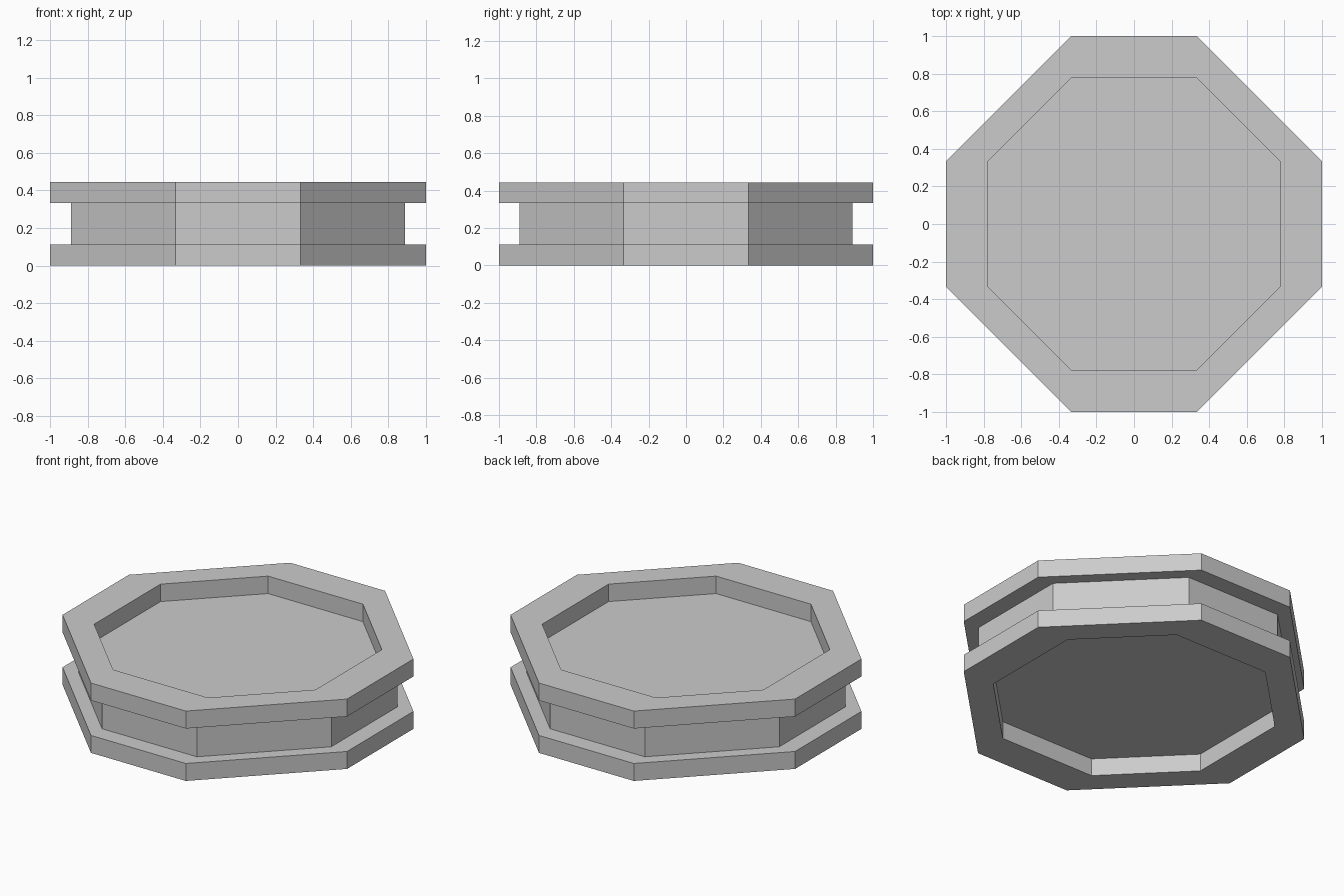
import bpy, bmesh

if "Cube" in bpy.data.objects:
    bpy.data.objects.remove(bpy.data.objects["Cube"])

C = 1 / 3  # half length of the four straight sides


def octagon(r):
    return [(C, -r), (r, -C), (r, C), (C, r), (-C, r), (-r, C), (-r, -C), (-C, -r)]


# Profile (reach, height): top recess, top rim, waist, bottom rim, bottom recess
profile = [(0.778, 0.333), (0.778, 0.444), (1, 0.444), (1, 0.333), (0.889, 0.333),
           (0.889, 0.111), (1, 0.111), (1, 0), (0.778, 0), (0.778, 0.111)]

bm = bmesh.new()
loops = [[bm.verts.new((x, y, z)) for x, y in octagon(r)] for r, z in profile]

# Walls between neighbouring loops
for a, b in zip(loops, loops[1:]):
    for i in range(8):
        j = (i + 1) % 8
        bm.faces.new((a[i], b[i], b[j], a[j]))

# Recess floors, top and bottom
bm.faces.new(loops[0])
bm.faces.new(loops[-1][::-1])
bmesh.ops.recalc_face_normals(bm, faces=bm.faces)

mesh = bpy.data.meshes.new("octagonal_spool")
bm.to_mesh(mesh)
bm.free()
bpy.context.collection.objects.link(bpy.data.objects.new("octagonal_spool", mesh))
